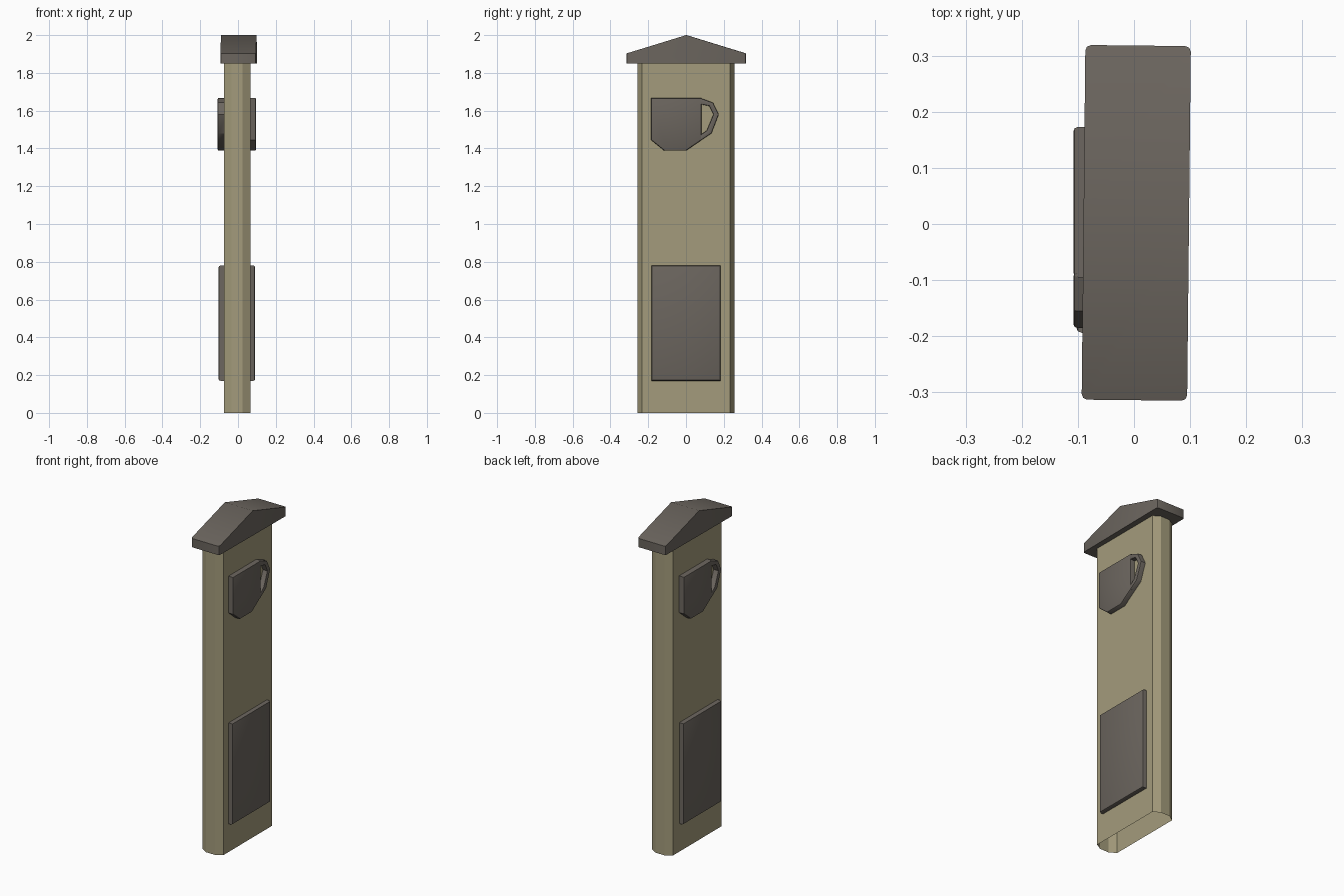
import bpy
import bmesh
import math
from mathutils import Matrix, Vector

cube = bpy.data.objects.get("Cube")
if cube:
    bpy.data.objects.remove(cube, do_unlink=True)


def material(name, rgb):
    mat = bpy.data.materials.new(name)
    mat.use_nodes = True
    mat.diffuse_color = (*rgb, 1)
    mat.node_tree.nodes["Principled BSDF"].inputs["Base Color"].default_value = (*rgb, 1)
    return mat


stone = material("sandy stone", (0.37, 0.33, 0.20))
slate = material("dark slate", (0.147, 0.130, 0.112))


def side_prism(profile, x0, x1):
    """Extrude a (y, z) outline from x0 out to x1."""
    bm = bmesh.new()
    face = bm.faces.new([bm.verts.new((x0, y, z)) for y, z in profile])
    extruded = bmesh.ops.extrude_face_region(bm, geom=[face])["geom"]
    verts = [v for v in extruded if isinstance(v, bmesh.types.BMVert)]
    bmesh.ops.translate(bm, verts=verts, vec=(x1 - x0, 0, 0))
    bmesh.ops.recalc_face_normals(bm, faces=bm.faces[:])
    return bm


def bevel_where(bm, rule, width, segments):
    edges = [e for e in bm.edges if rule(e)]
    bmesh.ops.bevel(bm, geom=edges, offset=width, segments=segments,
                    profile=0.5, affect='EDGES', clamp_overlap=True)


def finish(name, bm, mat, smooth_angle=None):
    mesh = bpy.data.meshes.new(name)
    bm.to_mesh(mesh)
    bm.free()
    mesh.materials.append(mat)
    obj = bpy.data.objects.new(name, mesh)
    bpy.context.collection.objects.link(obj)
    if smooth_angle:
        bpy.ops.object.select_all(action='DESELECT')
        obj.select_set(True)
        bpy.context.view_layer.objects.active = obj
        bpy.ops.object.shade_smooth_by_angle(angle=math.radians(smooth_angle))
    return obj


# Post: chamfered slab, open underneath
bm = bmesh.new()
quarter = [(0.07, 0.232), (0.03, 0.256)]
outline = quarter + [(-x, y) for x, y in reversed(quarter)]
outline += [(-x, -y) for x, y in outline]
top = bm.faces.new([bm.verts.new((x - 0.005, y, 1.86)) for x, y in outline])
rim = bmesh.ops.extrude_edge_only(bm, edges=top.edges[:])["geom"]
bmesh.ops.translate(bm, verts=[v for v in rim if isinstance(v, bmesh.types.BMVert)],
                    vec=(0, 0, -1.86))
bmesh.ops.recalc_face_normals(bm, faces=bm.faces[:])
finish("post", bm, stone)

# Gabled cap with softened upright corners, turned very slightly
gable = [(-0.316, 1.85), (0.316, 1.85), (0.316, 1.903), (0.0, 2.0), (-0.316, 1.903)]
bm = side_prism(gable, -0.094, 0.094)
bevel_where(bm, lambda e: abs(e.verts[0].co.z - e.verts[1].co.z) > 0.04
            and abs(e.verts[0].co.y - e.verts[1].co.y) < 0.001, 0.01, 2)
cap = finish("roof_cap", bm, slate, 40)
cap.matrix_world = Matrix.Translation((0.004, 0.002, 0)) @ Matrix.Rotation(math.radians(-0.6), 4, 'Z')

# Raised reliefs, repeated on both broad faces by a half turn
panel = [(-0.183, 0.17), (0.182, 0.17), (0.182, 0.78), (-0.183, 0.78)]
cup = [(-0.185, 1.445), (-0.115, 1.388), (0.0, 1.388), (0.083, 1.445),
       (0.083, 1.667), (-0.185, 1.667)]
handle_outer = [(0.075, 1.667), (0.143, 1.642), (0.173, 1.58), (0.135, 1.48), (0.075, 1.44)]
handle_inner = [(0.075, 1.47), (0.11, 1.495), (0.145, 1.58), (0.123, 1.625), (0.075, 1.634)]
reliefs = [("panel", panel, 0.091, 0.01),
           ("cup_body", cup, 0.096, 0.008),
           ("cup_handle", handle_outer + handle_inner, 0.0955, 0.005)]

for side, turn in (("left", 0), ("right", math.pi)):
    for name, profile, front, width in reliefs:
        bm = side_prism(profile, 0.045, front)
        bevel_where(bm, lambda e: all(v.co.x > front - 0.001 for v in e.verts), width, 2)
        shift = Vector((-0.012, -0.012, 0)) if turn else Vector((0, 0, 0))
        bm.transform(Matrix.Translation(shift) @ Matrix.Rotation(turn, 4, 'Z'))
        finish(f"{side}_{name}", bm, slate, 35)
